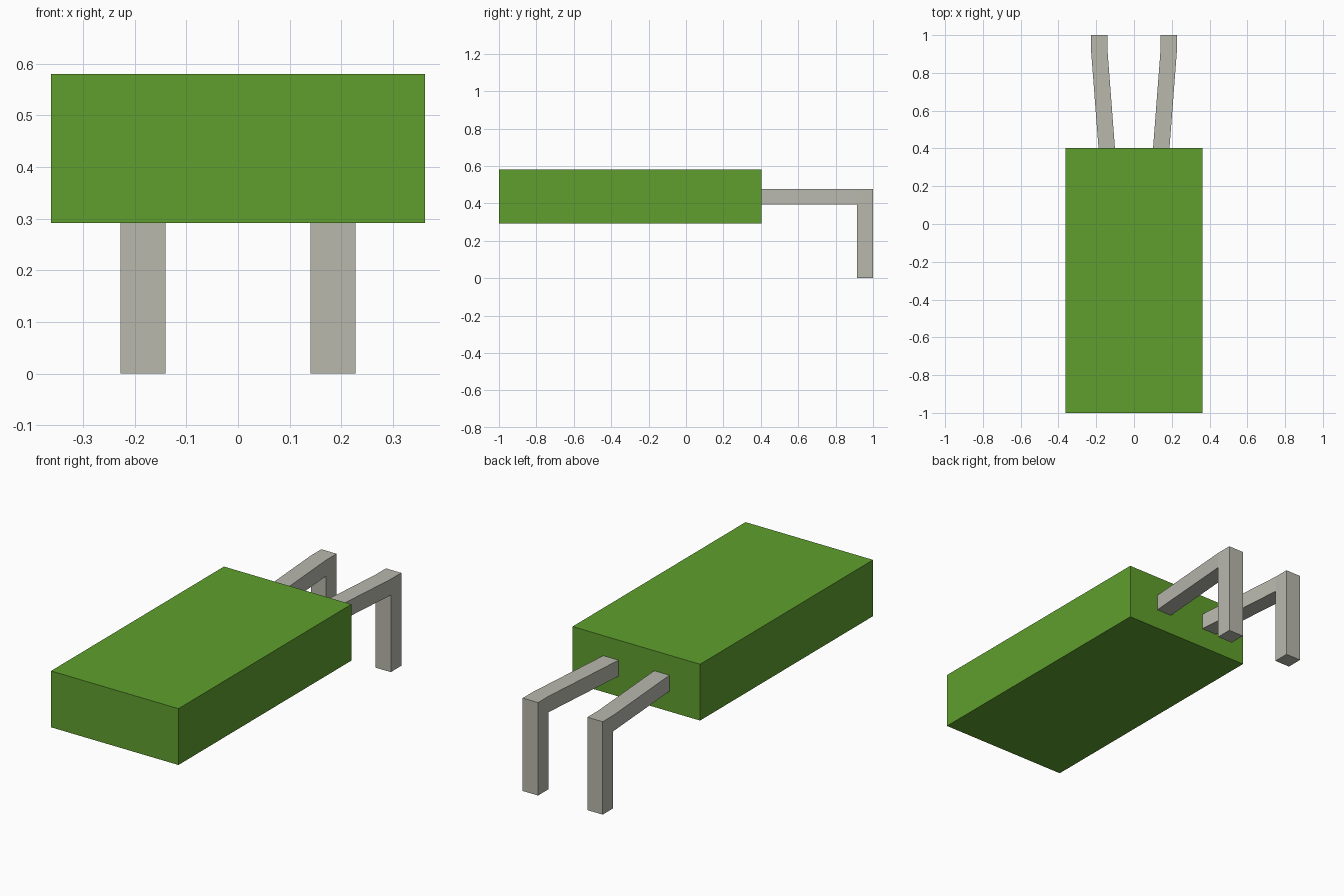
import bpy, bmesh
from mathutils import Vector

if "Cube" in bpy.data.objects:
    bpy.data.objects.remove(bpy.data.objects["Cube"])


def material(name, rgb):
    mat = bpy.data.materials.new(name)
    mat.use_nodes = True
    mat.diffuse_color = (*rgb, 1)
    mat.node_tree.nodes["Principled BSDF"].inputs["Base Color"].default_value = (*rgb, 1)
    return mat


def finish(name, bm, mat):
    bmesh.ops.recalc_face_normals(bm, faces=bm.faces)
    mesh = bpy.data.meshes.new(name)
    bm.to_mesh(mesh)
    bm.free()
    mesh.materials.append(mat)
    obj = bpy.data.objects.new(name, mesh)
    bpy.context.collection.objects.link(obj)
    return obj


def extrude(bm, face, offset):
    """Push a face out by an offset and return the new end face."""
    new = bmesh.ops.extrude_discrete_faces(bm, faces=[face])["faces"][0]
    bmesh.ops.translate(bm, verts=new.verts, vec=Vector(offset))
    return new


green = material("body green", (0.115, 0.347, 0.026))
metal = material("lead grey", (0.479, 0.479, 0.423))

# Rectangular body
bm = bmesh.new()
bmesh.ops.create_cube(bm, size=1)
bmesh.ops.scale(bm, verts=bm.verts, vec=(0.724, 1.403, 0.289))
bmesh.ops.translate(bm, verts=bm.verts, vec=(0, -0.2985, 0.4355))
finish("body", bm, green)

# Bent lead: splayed arm, corner block, then a leg down to the ground
bm = bmesh.new()
x0, x1, y, z0, z1 = 0.101, 0.188, 0.403, 0.395, 0.477
root = bm.faces.new([bm.verts.new(p) for p in
                     ((x0, y, z0), (x0, y, z1), (x1, y, z1), (x1, y, z0))])
bm.normal_update()
start = bm.faces.new([bm.verts.new(v.co) for v in root.verts])
arm_end = extrude(bm, start, (0.039, 0.512, 0))
extrude(bm, arm_end, (0, 0.085, 0))
bmesh.ops.remove_doubles(bm, verts=bm.verts, dist=0.0001)
bmesh.ops.recalc_face_normals(bm, faces=bm.faces)
underside = max((f for f in bm.faces if f.normal.z < -0.9),
                key=lambda f: f.calc_center_median().y)
extrude(bm, underside, (0, 0, -z0))
lead = finish("leads", bm, metal)
lead.modifiers.new("Mirror", "MIRROR").use_axis[0] = True
